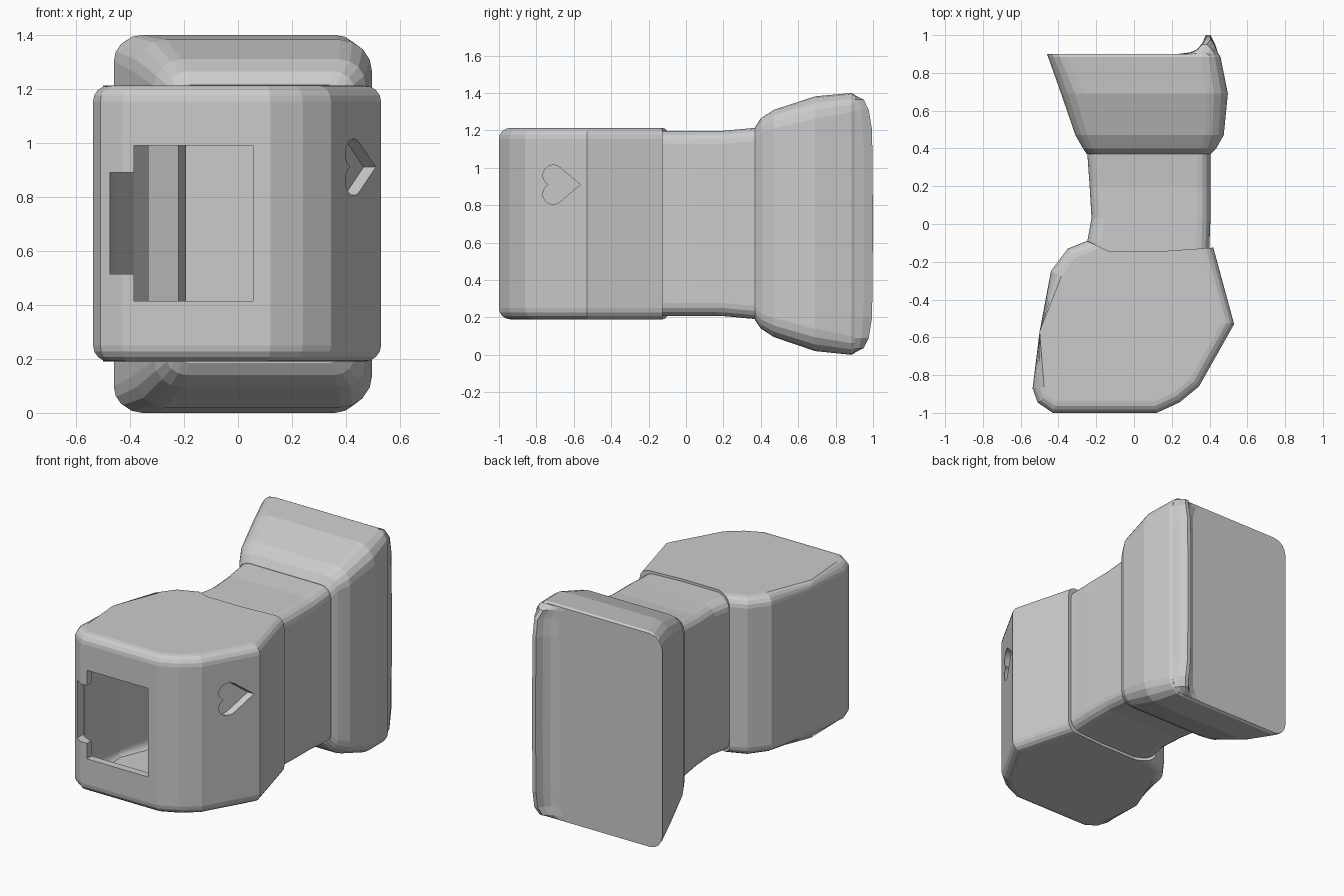
import bpy, bmesh, math

if "Cube" in bpy.data.objects:
    bpy.data.objects.remove(bpy.data.objects["Cube"])

mat = bpy.data.materials.new("plain_grey")
mat.diffuse_color = (0.6, 0.6, 0.6, 1)
mat.use_nodes = True
mat.node_tree.nodes["Principled BSDF"].inputs["Base Color"].default_value = mat.diffuse_color


def finish(name, bm):
    bmesh.ops.recalc_face_normals(bm, faces=bm.faces[:])
    me = bpy.data.meshes.new(name)
    bm.to_mesh(me)
    bm.free()
    me.materials.append(mat)
    ob = bpy.data.objects.new(name, me)
    bpy.context.collection.objects.link(ob)
    return ob


def skin(bm, rings):
    """Join rings of points into a closed solid."""
    vs = [[bm.verts.new(p) for p in r] for r in rings]
    n = len(vs[0])
    for a, b in zip(vs, vs[1:]):
        for i in range(n):
            j = (i + 1) % n
            bm.faces.new((a[i], a[j], b[j], b[i]))
    bm.faces.new(vs[0])
    bm.faces.new(vs[-1][::-1])


def loft(name, rings):
    bm = bmesh.new()
    skin(bm, rings)
    return finish(name, bm)


def rounded(y, x0, x1, z0, z1, r, seg=4):
    """Rounded rectangle standing across the y axis."""
    ring = []
    for k, (cx, cz) in enumerate([(x1 - r, z1 - r), (x0 + r, z1 - r),
                                  (x0 + r, z0 + r), (x1 - r, z0 + r)]):
        for s in range(seg + 1):
            a = math.pi / 2 * (k + s / seg)
            ring.append((cx + r * math.cos(a), y, cz + r * math.sin(a)))
    return ring


def rounded_prism(name, outline, z0, z1, width, keep_sharp=lambda x, y: False):
    """Upright prism with rounded top and bottom rims."""
    bm = bmesh.new()
    skin(bm, [[(x, y, z) for x, y in outline] for z in (z0, z1)])
    rims = []
    for e in bm.edges:
        a, b = (v.co for v in e.verts)
        m = (a + b) / 2
        if abs(a.z - b.z) < 1e-5 and not keep_sharp(m.x, m.y):
            rims.append(e)
    bmesh.ops.bevel(bm, geom=rims, offset=width, segments=4, profile=0.5,
                    affect='EDGES', clamp_overlap=True)
    return finish(name, bm)


# Front housing
housing = rounded_prism("front_housing", [
    (-0.43, -1.0), (0.12, -1.0), (0.24, -0.945), (0.344, -0.86), (0.53, -0.53),
    (0.42, -0.125), (0.13, -0.145), (-0.13, -0.145), (-0.25, -0.09),
    (-0.35, -0.13), (-0.44, -0.25), (-0.50, -0.57), (-0.537, -0.87),
    (-0.51, -0.945)], 0.19, 1.213, 0.06,
    lambda x, y: y > -0.16 and x > -0.28)

# Neck
neck = loft("neck", [rounded(*s) for s in [
    (-0.165, -0.24, 0.40, 0.208, 1.197, 0.07),
    (-0.09, -0.247, 0.40, 0.208, 1.197, 0.07),
    (0.03, -0.225, 0.405, 0.208, 1.197, 0.07),
    (0.2, -0.235, 0.405, 0.207, 1.198, 0.07),
    (0.385, -0.248, 0.405, 0.19, 1.215, 0.07)]])

# Flared back
flare = loft("flared_back", [rounded(*s) for s in [
    (0.37, -0.25, 0.407, 0.185, 1.22, 0.07),
    (0.40, -0.27, 0.435, 0.14, 1.265, 0.08),
    (0.47, -0.31, 0.475, 0.095, 1.31, 0.10),
    (0.69, -0.386, 0.497, 0.02, 1.382, 0.12),
    (0.885, -0.455, 0.458, 0.0, 1.4, 0.10),
    (0.9, -0.46, 0.448, 0.008, 1.392, 0.09)]])

# Raised lip along one side of the back plate, fading out at its ends
fade = [(0.012, 0.002, -0.05), (0.035, 0.05, -0.02), (0.09, 0.077, 0),
        (0.2, 0.095, 0), (0.7, 0.1, 0)]
fade += [(1.4 - z, h, s) for z, h, s in fade[-2::-1]]
curve = [(0.28, 0), (0.33, 0.2), (0.36, 0.55), (0.38, 1), (0.405, 1),
         (0.43, 0.5), (0.447, 0)]
lip = loft("back_lip", [
    [(0.27 + s, 0.88, z)] + [(x + s, 0.9 + h * k, z) for x, k in curve]
    + [(0.447 + s, 0.88, z)] for z, h, s in fade])

# Cutters: hollow inside of the housing, neck and flare
inside = rounded_prism("housing_hollow", [
    (-0.41, -0.95), (0.10, -0.95), (0.21, -0.905), (0.30, -0.83),
    (0.465, -0.53), (0.37, -0.18), (-0.22, -0.14), (-0.33, -0.19),
    (-0.385, -0.27), (-0.45, -0.56), (-0.485, -0.86), (-0.465, -0.92)],
    0.24, 1.163, 0.05)
neck_inside = loft("neck_hollow", [rounded(*s) for s in [
    (-0.3, -0.22, 0.36, 0.25, 1.155, 0.05),
    (-0.09, -0.22, 0.36, 0.25, 1.155, 0.05),
    (0.03, -0.192, 0.362, 0.25, 1.155, 0.05),
    (0.5, -0.205, 0.362, 0.25, 1.155, 0.05)]])
flare_inside = loft("flare_hollow", [rounded(*s) for s in [
    (0.43, -0.215, 0.37, 0.2, 1.2, 0.06),
    (0.5, -0.27, 0.43, 0.15, 1.25, 0.08),
    (0.69, -0.335, 0.45, 0.07, 1.33, 0.09),
    (0.855, -0.39, 0.41, 0.05, 1.35, 0.08)]])

# Cutter: stepped window in the front wall
window = [(-0.385, 0.415), (0.055, 0.415), (0.055, 0.99), (-0.385, 0.99),
          (-0.385, 0.89), (-0.475, 0.89), (-0.475, 0.515), (-0.385, 0.515)]
opening = loft("window_cutter", [[(x, y, z) for x, z in window]
                                 for y in (-1.1, -0.9)])

# Cutter: shallow heart lying on its side, parallel to the slanted wall
half = [(-0.71 + 0.055 * math.cos(math.radians(a)),
         0.05 + 0.055 * math.sin(math.radians(a)))
        for a in range(225, 40, -20)]
half = [(-0.735, 0)] + half + [(-0.565, 0)]
outline = half + [(y, -z) for y, z in half[-2:0:-1]]
heart = loft("heart_cutter", [
    [(0.53 + (y + 0.53) * 0.5625 + d, y, 0.91 + z) for y, z in outline]
    for d in (-0.045, 0.1)])

# Cut each part, then drop the cutters
jobs = [(housing, [inside, neck_inside, opening, heart]),
        (neck, [inside, neck_inside, flare_inside]),
        (flare, [neck_inside, flare_inside])]
for ob, cutters in jobs:
    for c in cutters:
        c.hide_render = True
        m = ob.modifiers.new("cut", 'BOOLEAN')
        m.operation = 'DIFFERENCE'
        m.solver = 'EXACT'
        m.object = c
bpy.context.view_layer.update()
deps = bpy.context.evaluated_depsgraph_get()
results = [(ob, bpy.data.meshes.new_from_object(ob.evaluated_get(deps)))
           for ob, _ in jobs]
for ob, me in results:
    ob.modifiers.clear()
    ob.data = me
for c in (inside, neck_inside, flare_inside, opening, heart):
    bpy.data.objects.remove(c)
